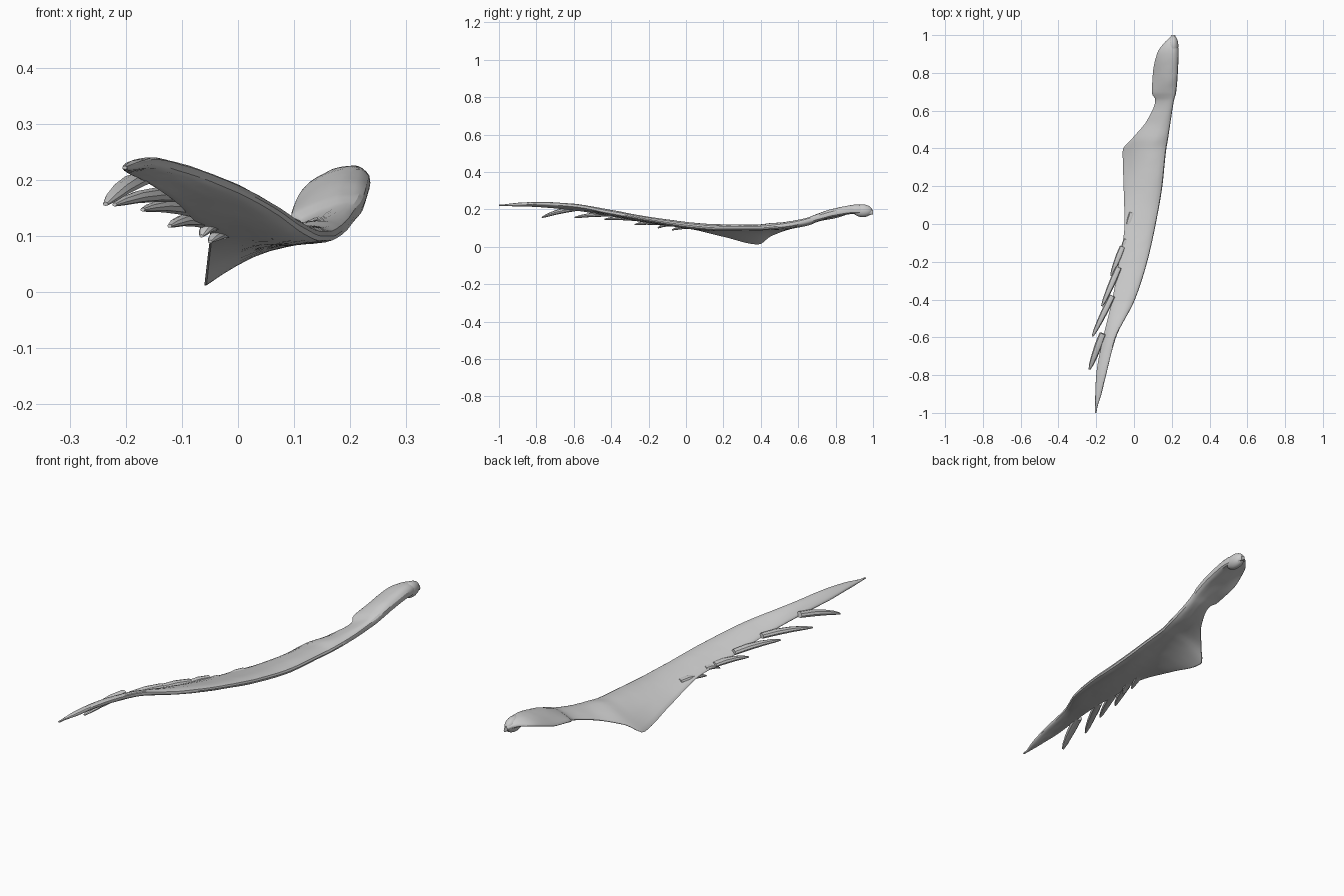
import bpy, bmesh, math, random
from mathutils import Vector

random.seed(4)

old_cube = bpy.data.objects.get("Cube")
if old_cube:
    bpy.data.objects.remove(old_cube, do_unlink=True)


def loft_object(name, rings, angle):
    """Skin a list of equal-sized closed rings and cap both ends."""
    bm = bmesh.new()
    loops = [[bm.verts.new(point) for point in ring] for ring in rings]
    count = len(loops[0])
    for first, second in zip(loops, loops[1:]):
        for i in range(count):
            j = (i + 1) % count
            bm.faces.new((first[i], first[j], second[j], second[i]))
    bm.faces.new(loops[0][::-1])
    bm.faces.new(loops[-1])
    bmesh.ops.recalc_face_normals(bm, faces=bm.faces)
    mesh = bpy.data.meshes.new(name)
    bm.to_mesh(mesh)
    bm.free()
    obj = bpy.data.objects.new(name, mesh)
    bpy.context.collection.objects.link(obj)
    bpy.ops.object.select_all(action="DESELECT")
    obj.select_set(True)
    bpy.context.view_layer.objects.active = obj
    bpy.ops.object.shade_smooth_by_angle(angle=math.radians(angle))
    return obj


def curve_sample(stations, y):
    """Monotone blend of the stations, with limited slopes so corners stay crisp."""
    k = max(i for i in range(len(stations) - 1) if stations[i][0] <= y)

    def slope(i, c):
        if i in (0, len(stations) - 1):
            return 0.0
        before, here, after = stations[i - 1:i + 2]
        a = (here[c] - before[c]) / (here[0] - before[0])
        b = (after[c] - here[c]) / (after[0] - here[0])
        return 2 * a * b / (a + b) if a * b > 0 else 0.0

    low, high = stations[k], stations[k + 1]
    span = high[0] - low[0]
    t = (y - low[0]) / span
    values = []
    for c in range(1, len(low)):
        ease = t * t * (3 - 2 * t)
        value = low[c] + (high[c] - low[c]) * ease
        value += span * t * (1 - t) * ((1 - t) * slope(k, c) - t * slope(k + 1, c))
        values.append(value)
    return values


# Stations of the blade: y, inner x, inner z, outer x, outer z, outer thickness, bow
STATIONS = [
    (-1, -.206, .222, -.198, .222, .006, 0),
    (-.9, -.205, .222, -.172, .228, .018, 0),
    (-.8, -.2, .217, -.148, .232, .024, .002),
    (-.6, -.163, .198, -.095, .22, .03, .004),
    (-.4, -.115, .165, .005, .182, .034, .006),
    (-.2, -.08, .13, .07, .147, .038, .004),
    (0, -.05, .103, .115, .116, .044, .004),
    (.2, -.055, .055, .15, .1, .045, .018),
    (.39, -.06, .012, .17, .1, .045, .032),
    (.45, -.012, .055, .18, .105, .046, .02),
    (.55, .07, .095, .195, .118, .048, .005),
    (.66, .113, .125, .213, .143, .052, 0),
    (.69, .095, .135, .222, .152, .056, .004),
    (.8, .1, .155, .232, .18, .06, .014),
    (.91, .125, .19, .236, .195, .064, .01),
    (.97, .17, .2, .228, .187, .05, .006),
    (1, .2, .19, .218, .18, .025, 0),
]
SIDES = 24
STEPS = 120

# Main blade with rising rear head and drooping side flange
grooves = [random.uniform(-1, 1) for _ in range(SIDES)]
rings = []
for step in range(STEPS + 1):
    y = -1 + 2 * step / STEPS
    inner_x, inner_z, outer_x, outer_z, thick, bow = curve_sample(STATIONS, min(y, .9999))
    ring = []
    for i in range(SIDES):
        turn = math.tau * i / SIDES
        u = (1 - math.cos(turn)) / 2
        side = math.copysign(abs(math.sin(turn)) ** .7, math.sin(turn))
        thin = min(.018, thick)
        half = (thin + (thick - thin) * u) / 2
        grooves[i] = .8 * grooves[i] + random.uniform(-.3, .3)
        half *= 1 + .12 * grooves[i]
        z = inner_z + (outer_z - inner_z) * u + 4 * bow * u * (1 - u)
        ring.append((inner_x + (outer_x - inner_x) * u, y, z + side * half))
    rings.append(ring)
loft_object("bone_blade", rings, 30)


def prong(name, root, tip, width):
    """Flattened, drooping finger tapering from its root to a blunt tip."""
    root, tip = Vector(root), Vector(tip)
    across = (tip - root).cross(Vector((0, 0, 1))).normalized()
    up = across.cross(tip - root).normalized()
    rings = []
    for t, scale in ((0, .9), (.3, 1), (.6, .85), (.85, .6), (1, .25)):
        centre = root.lerp(tip, t) + up * (.03 * t * (1 - t))
        ring = []
        for i in range(8):
            a = math.tau * i / 8
            ring.append(centre + width * scale * (across * math.cos(a) * .5
                                                  + up * math.sin(a) * .36))
        rings.append(ring)
    loft_object(name, rings, 35)


# Row of splayed fingers along the inner edge, from rear to front
PRONGS = [
    ((-.01, .06, .105), (-.05, -.075, .09), .032),
    ((-.04, -.08, .118), (-.065, -.15, .1), .03),
    ((-.06, -.12, .125), (-.122, -.275, .118), .034),
    ((-.08, -.23, .145), (-.17, -.435, .147), .036),
    ((-.115, -.38, .172), (-.22, -.595, .156), .036),
    ((-.165, -.58, .205), (-.236, -.77, .157), .04),
]
for number, (root, tip, width) in enumerate(PRONGS, 1):
    prong(f"inner_prong_{number}", root, tip, width)

# Rounded knob closing the rear head
bpy.ops.mesh.primitive_ico_sphere_add(subdivisions=3, radius=1, location=(.207, .945, .192))
knob = bpy.context.object
knob.name = "rear_knob"
knob.scale = (.028, .052, .034)
bpy.ops.object.shade_smooth_by_angle(angle=math.radians(30))
